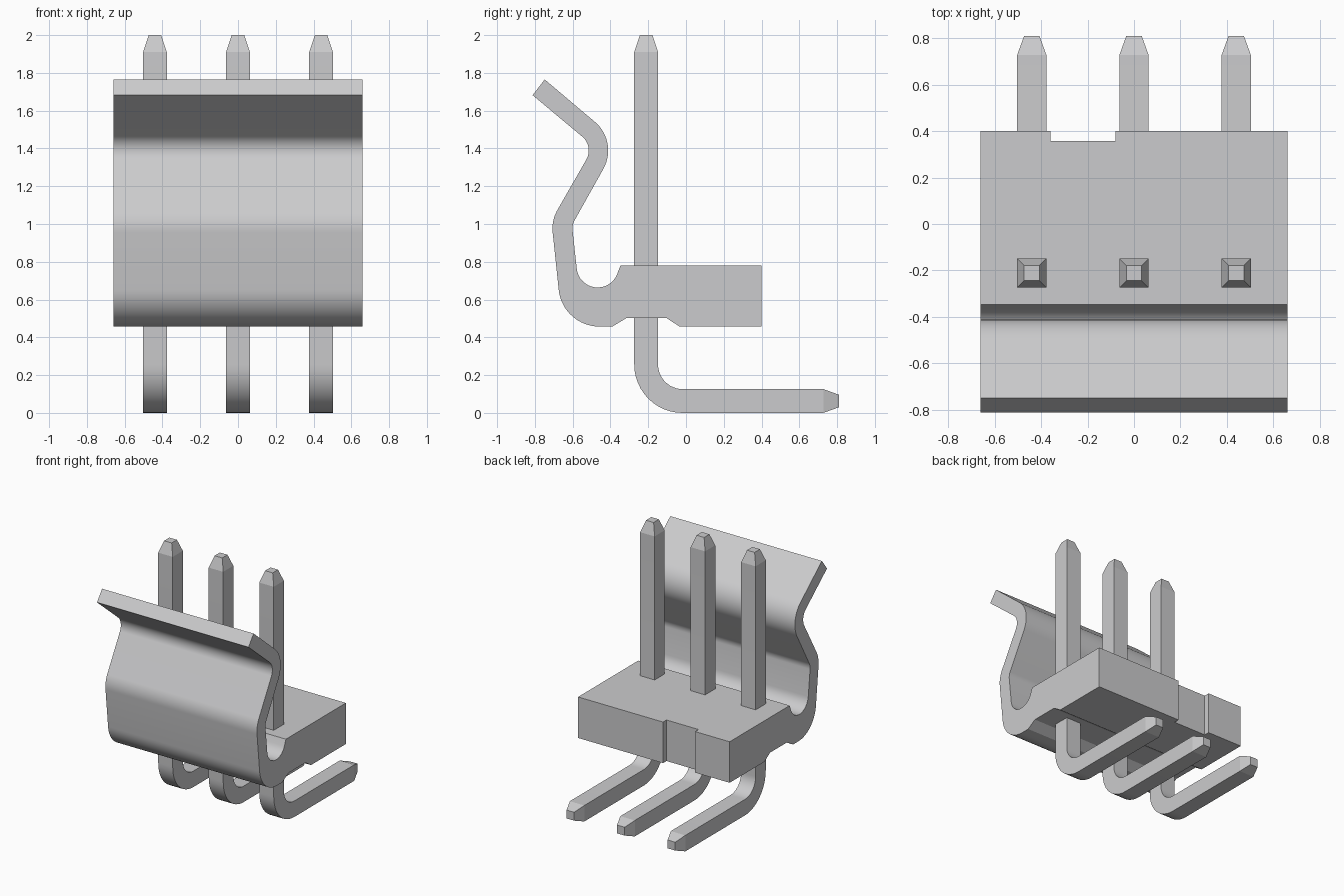
import bpy, bmesh, math
from mathutils import Vector

if "Cube" in bpy.data.objects:
    bpy.data.objects.remove(bpy.data.objects["Cube"], do_unlink=True)

grey = bpy.data.materials.new("light grey")
grey.use_nodes = True
grey.diffuse_color = (0.6, 0.6, 0.61, 1)
grey.node_tree.nodes["Principled BSDF"].inputs["Base Color"].default_value = (0.6, 0.6, 0.61, 1)


def make_object(name, bm):
    bmesh.ops.recalc_face_normals(bm, faces=bm.faces)
    mesh = bpy.data.meshes.new(name)
    bm.to_mesh(mesh)
    bm.free()
    mesh.materials.append(grey)
    ob = bpy.data.objects.new(name, mesh)
    bpy.context.collection.objects.link(ob)
    return ob


def select_only(ob):
    bpy.ops.object.select_all(action='DESELECT')
    ob.select_set(True)
    bpy.context.view_layer.objects.active = ob


def arc(cy, cz, r, a0, a1, steps=12):
    """Points on an arc in the side (y, z) plane, angles in degrees."""
    angles = [math.radians(a0 + (a1 - a0) * i / steps) for i in range(steps + 1)]
    return [(cy + r * math.cos(a), cz + r * math.sin(a)) for a in angles]


# Housing: one side profile with the curved spring wall, extruded across x
HALF_WIDTH = 0.66
profile = [(0.40, 0.457), (0.40, 0.78), (-0.347, 0.78)]
profile += arc(-0.468, 0.775, 0.111, -22, -174, 16)      # hollow behind the wall
profile += arc(-0.511, 0.976, 0.09, 186, 152, 8)         # belly, inner side
profile += arc(-0.611, 1.389, 0.199, -28, 52.4, 14)      # neck, inner side
profile += [(-0.748, 1.765), (-0.812, 1.682)]            # flared lip
profile += arc(-0.611, 1.389, 0.096, 52.4, -28, 14)      # neck, outer side
profile += arc(-0.511, 0.976, 0.196, 152, 186, 8)        # belly, outer side
profile += arc(-0.458, 0.674, 0.217, 186, 270, 16)       # rounded heel
profile += [(-0.39, 0.457), (-0.315, 0.502), (-0.103, 0.502), (-0.034, 0.457)]

bm = bmesh.new()
side = bm.faces.new([bm.verts.new((-HALF_WIDTH, y, z)) for y, z in profile])
ext = bmesh.ops.extrude_face_region(bm, geom=[side])
bmesh.ops.translate(bm, vec=(2 * HALF_WIDTH, 0, 0),
                    verts=[v for v in ext["geom"] if isinstance(v, bmesh.types.BMVert)])
housing = make_object("housing", bm)

# Shallow keying notch cut in the back of the housing
bm = bmesh.new()
bmesh.ops.create_cube(bm, size=1)
bmesh.ops.scale(bm, vec=(0.28, 0.2, 1.0), verts=bm.verts)
bmesh.ops.translate(bm, vec=(-0.22, 0.457, 0.62), verts=bm.verts)
cutter = make_object("notch_cutter", bm)
cutter.hide_render = True
notch = housing.modifiers.new("notch", 'BOOLEAN')
notch.operation = 'DIFFERENCE'
notch.solver = 'EXACT'
notch.object = cutter
select_only(housing)
bpy.ops.object.modifier_apply(modifier="notch")
bpy.data.objects.remove(cutter, do_unlink=True)
bpy.ops.object.shade_smooth_by_angle(angle=math.radians(25))

# Pins: a square section swept down, round the bend and backwards
PIN_Y, HALF, TIP, BEND = -0.211, 0.063, 0.033, 0.193
stations = [((PIN_Y, 2.0), 180, TIP), ((PIN_Y, 1.91), 180, HALF)]
for i in range(13):
    a = 180 + 90 * i / 12
    point = arc(PIN_Y + BEND, HALF + BEND, BEND, a, a, 1)[0]
    stations.append((point, a, HALF))
stations += [((0.727, HALF), 270, HALF), ((0.81, HALF), 270, TIP)]


def make_pin(name, x):
    bm = bmesh.new()
    rings = []
    for (y, z), angle, h in stations:
        a = math.radians(angle)
        out = Vector((0, math.cos(a), math.sin(a))) * h
        centre = Vector((x, y, z))
        across = Vector((h, 0, 0))
        rings.append([bm.verts.new(centre + sx * across + so * out)
                      for sx, so in ((1, 1), (-1, 1), (-1, -1), (1, -1))])
    for a, b in zip(rings, rings[1:]):
        for k in range(4):
            bm.faces.new((a[k], a[(k + 1) % 4], b[(k + 1) % 4], b[k]))
    bm.faces.new(rings[0])
    bm.faces.new(rings[-1])
    pin = make_object(name, bm)
    select_only(pin)
    bpy.ops.object.shade_smooth_by_angle(angle=math.radians(15))


for name, x in (("right_pin", -0.44), ("middle_pin", 0.0), ("left_pin", 0.44)):
    make_pin(name, x)
